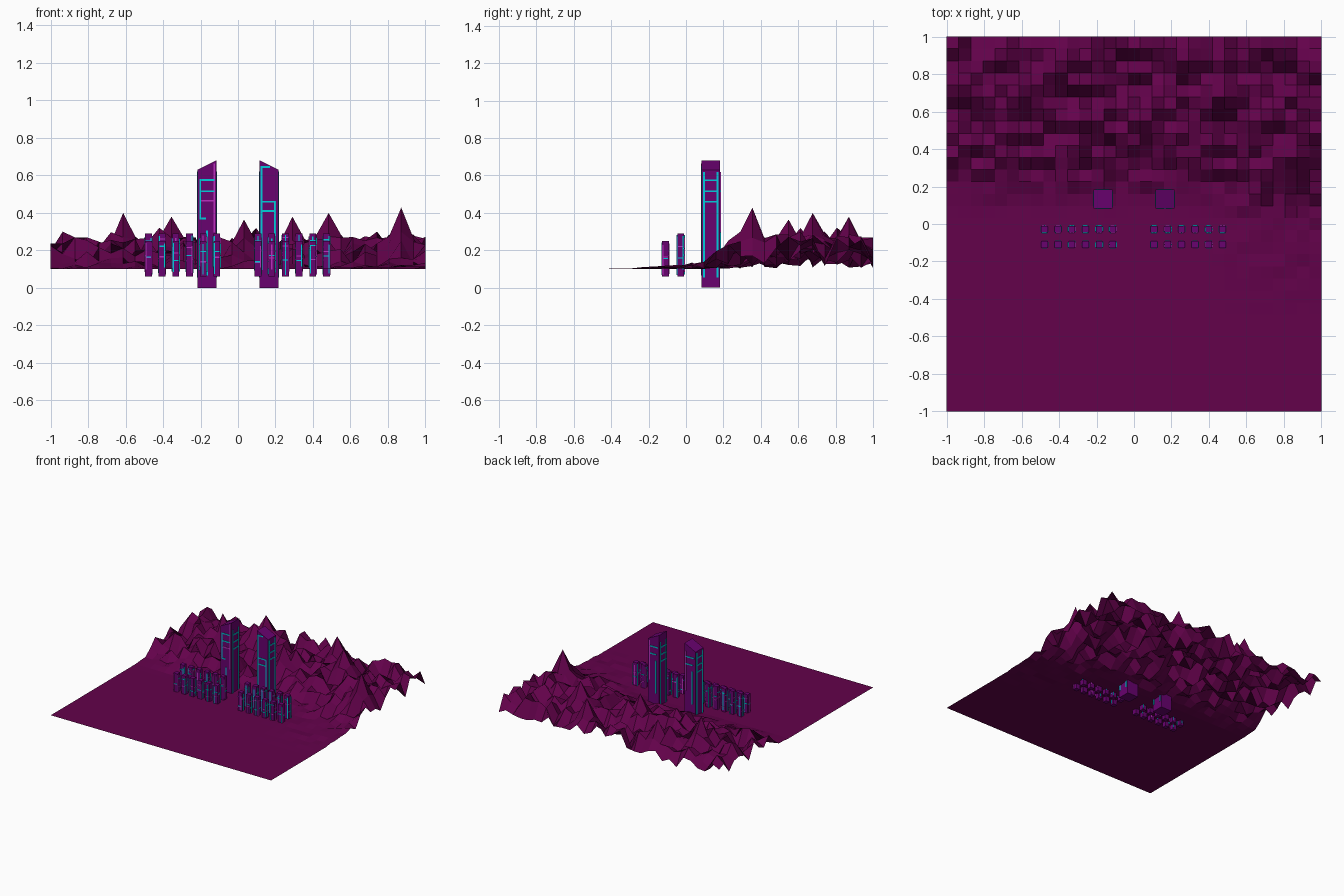
import bpy, bmesh, math, random
from mathutils import Matrix

if "Cube" in bpy.data.objects:
    bpy.data.objects.remove(bpy.data.objects["Cube"])

random.seed(11)


def material(name, rgb):
    m = bpy.data.materials.new(name)
    m.diffuse_color = (*rgb, 1)
    m.use_nodes = True
    m.node_tree.nodes["Principled BSDF"].inputs["Base Color"].default_value = m.diffuse_color
    return m


GROUND = material("plum ground", (0.125, 0.0005, 0.07))
WALL = material("violet wall", (0.14, 0.0005, 0.16))
CYAN = material("cyan light", (0.0, 0.62, 0.72))
PINK = material("magenta light", (0.50, 0.03, 0.52))


def make(name, bm, mats):
    bmesh.ops.recalc_face_normals(bm, faces=bm.faces)
    me = bpy.data.meshes.new(name)
    bm.to_mesh(me)
    bm.free()
    for m in mats:
        me.materials.append(m)
    ob = bpy.data.objects.new(name, me)
    bpy.context.collection.objects.link(ob)
    return ob


def box(bm, lo, hi, mat=0, turn=None):
    c = [(a + b) / 2 for a, b in zip(lo, hi)]
    s = [b - a for a, b in zip(lo, hi)]
    m = Matrix.Translation(c) @ Matrix.Diagonal((*s, 1))
    if turn:
        m = turn @ m
    vs = bmesh.ops.create_cube(bm, size=1, matrix=m)["verts"]
    for f in {f for v in vs for f in v.link_faces}:
        f.material_index = mat
    return vs


def strips(bm, centre, half, side, lines):
    """Thin light plates on one side; a line is (u0, z0, u1, z1, colour)."""
    turn = Matrix.Translation((*centre, 0)) @ Matrix.Rotation(side * math.pi / 2, 4, 'Z')
    w = 0.0045 if half > 0.03 else 0.003
    for u0, z0, u1, z1, col in lines:
        box(bm, (u0 - w, -half - 0.004, z0 - w), (u1 + w, -half + 0.001, z1 + w), col, turn)


# terrain: flat in front, rough mountains behind, a few placed peaks
def step(v, a, b):
    t = min(1, max(0, (v - a) / (b - a)))
    return t * t * (3 - 2 * t)


peaks = [(0.87, 0.355, 0.43), (-0.613, 0.677, 0.40), (-0.355, 0.871, 0.38),
         (0.29, 0.871, 0.38), (0.484, 0.677, 0.40), (0.032, 0.548, 0.365),
         (-0.935, 0.742, 0.30), (0.742, 0.613, 0.30), (0.097, 0.613, 0.32),
         (-0.42, 0.80, 0.33), (0.935, 0.871, 0.27), (-0.68, 0.613, 0.30)]
bm = bmesh.new()
bmesh.ops.create_grid(bm, x_segments=31, y_segments=31, size=1)
for v in bm.verts:
    x, y = v.co.x, v.co.y
    right = step(x, 0.35, 0.75)
    left = step(-x, 0.4, 0.8)
    amp = 0.17 * step(y, 0.08 - 0.1 * right, 0.48 - 0.16 * right - 0.06 * left)
    amp += 0.025 * right * step(y, -0.5, 0.1)
    z = 0.1 + amp * random.uniform(0.02, 1)
    for px, py, pz in peaks:
        d = math.hypot(x - px, y - py)
        fall = 1 - d / 0.16
        if d > 0.02:
            fall *= random.uniform(0.8, 1.05)
        z = max(z, 0.1 + (pz - 0.1) * min(fall, 1))
    v.co.z = z
make("mountain_terrain", bm, [GROUND])

# two tall towers with tops sloping down and outwards
fronts = {
    -1: [(-0.037, 0.37, -0.037, 0.575, 1), (-0.037, 0.575, 0.035, 0.575, 1),
         (-0.037, 0.515, 0.035, 0.515, 1), (-0.037, 0.465, 0.035, 0.465, 2),
         (0.038, 0.30, 0.038, 0.66, 2), (0.0, 0.07, 0.0, 0.30, 1),
         (-0.037, 0.37, -0.01, 0.37, 1)],
    1: [(-0.04, 0.1, -0.04, 0.645, 1), (-0.04, 0.645, 0.0, 0.645, 1),
        (-0.04, 0.46, 0.032, 0.46, 1), (-0.04, 0.41, 0.032, 0.41, 1),
        (0.032, 0.2, 0.032, 0.46, 1)],
}
others = [(-0.037, 0.06, -0.037, 0.615, 1), (0.035, 0.06, 0.035, 0.615, 1),
          (-0.037, 0.575, 0.035, 0.575, 1), (-0.037, 0.515, 0.035, 0.515, 1),
          (-0.037, 0.46, 0.035, 0.46, 1)]
backs = [(-0.037, 0.3, -0.037, 0.615, 2), (-0.037, 0.575, 0.035, 0.575, 1),
         (-0.037, 0.515, 0.02, 0.515, 1), (0.02, 0.2, 0.02, 0.46, 1)]
for s, label in ((-1, "left"), (1, "right")):
    bm = bmesh.new()
    cx, cy, h = s * 0.165, 0.133, 0.05
    for v in box(bm, (cx - h, cy - h, 0), (cx + h, cy + h, 0.68)):
        if v.co.z > 0.5 and (v.co.x - cx) * s > 0:
            v.co.z = 0.63
    for side, lines in enumerate((fronts[s], others, backs, others)):
        strips(bm, (cx, cy), h, side, lines)
    make(label + "_tower", bm, [WALL, CYAN, PINK])

# two rows of small blocks on each side, with light lines on every wall
for row, y, top in (("front", -0.11, 0.25), ("back", -0.028, 0.29)):
    for s, label in ((-1, "left"), (1, "right")):
        bm = bmesh.new()
        for i in range(6):
            cx, h = s * (0.11 + 0.073 * i) - 0.003, 0.018
            box(bm, (cx - h, y - h, 0.06), (cx + h, y + h, top))
            for side in range(4):
                u = random.choice((-0.013, 0.0, 0.013))
                lo = random.uniform(0.07, 0.12)
                hi = top - random.uniform(0.01, 0.03)
                col = random.choice((1, 1, 2))
                lines = [(u, lo, u, hi, col)]
                for k in range(2):
                    z = random.uniform(0.13, top - 0.02)
                    lines.append((-0.012, z, 0.012, z, 2 if k else 1))
                strips(bm, (cx, y), h, side, lines)
        make(f"{row}_{label}_blocks", bm, [WALL, CYAN, PINK])
